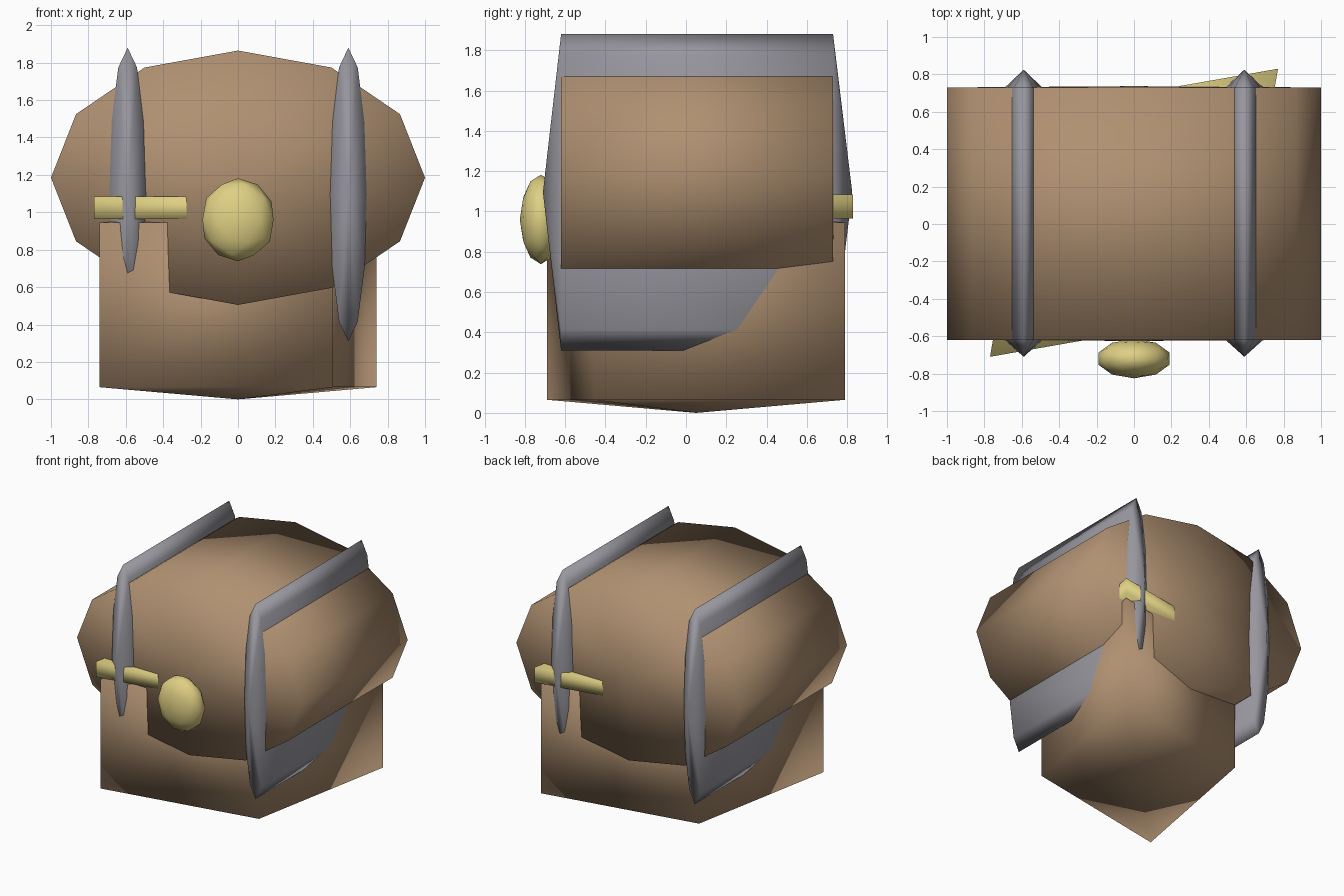
import bpy, bmesh, math
from mathutils import Matrix

cube = bpy.data.objects.get("Cube")
if cube:
    bpy.data.objects.remove(cube, do_unlink=True)


def material(name, rgb):
    m = bpy.data.materials.new(name)
    m.use_nodes = True
    m.diffuse_color = (*rgb, 1)
    m.node_tree.nodes["Principled BSDF"].inputs["Base Color"].default_value = (*rgb, 1)
    return m


BROWN = material("warm brown", (0.43, 0.28, 0.165))
GREY = material("steel grey", (0.31, 0.305, 0.34))
YELLOW = material("pale yellow", (0.74, 0.63, 0.23))


def finish(name, bm, mat):
    bmesh.ops.recalc_face_normals(bm, faces=bm.faces)
    for f in bm.faces:
        f.smooth = True
    mesh = bpy.data.meshes.new(name)
    bm.to_mesh(mesh)
    bm.free()
    mesh.materials.append(mat)
    obj = bpy.data.objects.new(name, mesh)
    bpy.context.collection.objects.link(obj)
    return obj


def capped_prism(name, mat, ring, centre, span, tips, place):
    """Extrude a ring over span and close each end with a fan to a tip."""
    bm = bmesh.new()
    loops = [[bm.verts.new(place(u, v, w)) for u, v in ring] for w in span]
    ends = [bm.verts.new(place(*centre, w)) for w in tips]
    n = len(ring)
    for i in range(n):
        j = (i + 1) % n
        bm.faces.new((loops[0][i], loops[0][j], loops[1][j], loops[1][i]))
        for loop, tip in zip(loops, ends):
            bm.faces.new((loop[i], loop[j], tip))
    return finish(name, bm, mat)


def ellipse(cx, cz, rx, rz, sides=12):
    steps = [math.tau * i / sides for i in range(sides)]
    return [(cx + rx * math.sin(a), cz + rz * math.cos(a)) for a in steps]


def diamond(cy, long, short):
    return [(long, cy + long), (-short, cy + short),
            (-long, cy - long), (short, cy - short)]


def along_y(x, z, y):
    return (x, y, z)


def along_z(x, y, z):
    return (x, y, z)


# Barrel-shaped head lying front to back
capped_prism("head", BROWN, ellipse(0, 1.185, 1, 0.68), (0, 1.185),
             (-0.62, 0.73), (-0.625, 0.737), along_y)

# Side fins, lens-shaped and pointed at front and back
for side, x in (("right", -0.59), ("left", 0.59)):
    capped_prism(side + "_fin", GREY, ellipse(x, 1.095, 0.1, 0.785), (x, 1.095),
                 (-0.62, 0.73), (-0.71, 0.825), along_y)

# Diamond-shaped neck with a shallow point below, and the band above it
capped_prism("neck", BROWN, diamond(0.05, 0.74, 0.507), (0, 0.05),
             (0.065, 0.945), (0, 1.01), along_z)
capped_prism("band", YELLOW, diamond(0.06, 0.77, 0.54), (0, 0.06),
             (0.965, 1.085), (0.965, 1.085), along_z)

# Flattened round nose
bm = bmesh.new()
bmesh.ops.create_icosphere(bm, subdivisions=2, radius=1,
                           matrix=Matrix.Translation((0, -0.72, 0.96))
                           @ Matrix.Diagonal((0.2, 0.105, 0.222, 1)))
finish("nose", bm, YELLOW)
